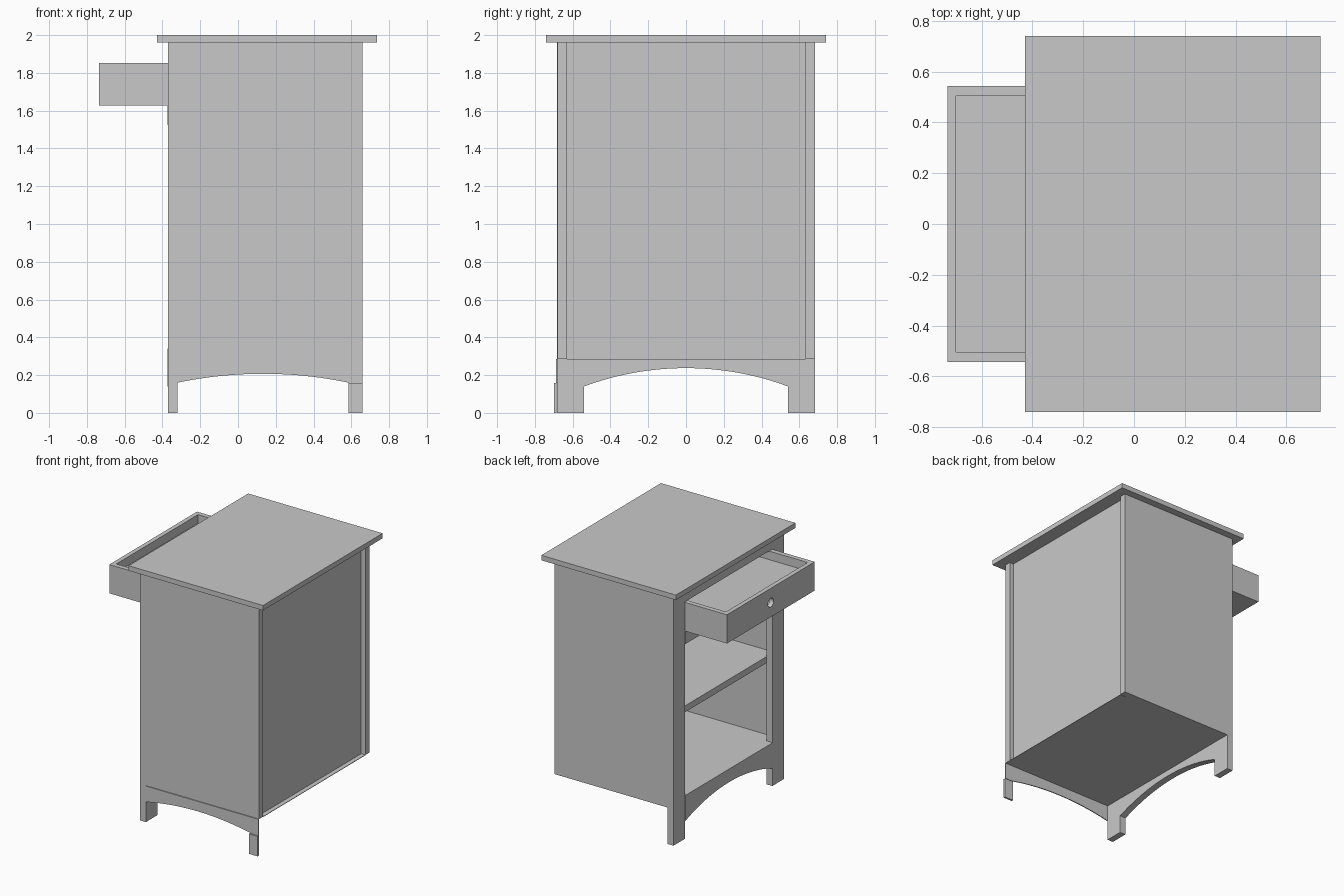
import bpy, bmesh, math
from mathutils import Vector

if "Cube" in bpy.data.objects:
    bpy.data.objects.remove(bpy.data.objects["Cube"])

wood = bpy.data.materials.new("plain_grey")
wood.diffuse_color = (0.584, 0.584, 0.584, 1)
wood.use_nodes = True
wood.node_tree.nodes["Principled BSDF"].inputs["Base Color"].default_value = wood.diffuse_color


def finish(name, bm):
    bmesh.ops.recalc_face_normals(bm, faces=bm.faces)
    me = bpy.data.meshes.new(name)
    bm.to_mesh(me)
    bm.free()
    me.materials.append(wood)
    ob = bpy.data.objects.new(name, me)
    bpy.context.collection.objects.link(ob)
    return ob


def box(name, x, y, z):
    """Box from (min, max) pairs."""
    bm = bmesh.new()
    bmesh.ops.create_cube(bm, size=1)
    for v in bm.verts:
        v.co = [r[0] if c < 0 else r[1] for c, r in zip(v.co, (x, y, z))]
    return finish(name, bm)


def arched_rail(name, a, ends, crown, top, depth, along):
    """Board with an arched lower edge; along is the axis it runs on."""
    (a0, a1), n = a, 24
    rise, half = crown - ends, (a1 - a0) / 2
    rad = (half ** 2 + rise ** 2) / (2 * rise)
    prof = [(a0, top)]
    for i in range(n + 1):
        t = -half + 2 * half * i / n
        prof.append(((a0 + a1) / 2 + t, crown - rad + math.sqrt(rad ** 2 - t ** 2)))
    prof.append((a1, top))
    bm = bmesh.new()
    d0, d1 = depth
    pts = [(d0, p, z) if along == "y" else (p, d0, z) for p, z in prof]
    face = bm.faces.new([bm.verts.new(p) for p in pts])
    moved = bmesh.ops.extrude_face_region(bm, geom=[face])["geom"]
    off = Vector((d1 - d0, 0, 0)) if along == "y" else Vector((0, d1 - d0, 0))
    bmesh.ops.translate(bm, vec=off, verts=[g for g in moved if isinstance(g, bmesh.types.BMVert)])
    return finish(name, bm)


# Table top
box("table_top", (-0.43, 0.735), (-0.74, 0.74), (1.961, 2.0))

# Face frame around the drawer and the open compartments
for side, s in (("left", 1), ("right", -1)):
    box(side + "_stile", (-0.37, -0.32), sorted((s * 0.54, s * 0.683)), (0, 1.965))
arched_rail("front_apron", (-0.54, 0.54), 0.14, 0.237, 0.34, (-0.373, -0.32), "y")
box("drawer_rail", (-0.373, -0.32), (-0.54, 0.54), (1.525, 1.625))
box("top_rail", (-0.37, -0.32), (-0.54, 0.54), (1.855, 1.965))

# Carcass
box("left_side_panel", (-0.32, 0.66), (0.632, 0.683), (0.285, 1.965))
box("right_side_panel", (-0.32, 0.66), (-0.681, -0.631), (0.285, 1.965))
box("back_panel", (0.61, 0.625), (-0.631, 0.632), (0.285, 1.965))
box("floor_panel", (-0.32, 0.61), (-0.631, 0.632), (0.285, 0.338))
box("floor_edge", (0.61, 0.66), (-0.631, 0.632), (0.282, 0.286))
box("shelf", (-0.32, 0.61), (-0.631, 0.632), (0.95, 1.0))

# Right side apron with its short rear leg
arched_rail("side_apron", (-0.32, 0.585), 0.16, 0.207, 0.285, (-0.688, -0.681), "x")
box("side_apron_end", (0.585, 0.66), (-0.688, -0.681), (0.157, 0.285))
box("rear_leg", (0.585, 0.66), (-0.70, -0.685), (0, 0.157))

# Open drawer with a round finger hole and a raised tray floor
front = box("drawer_front", (-0.735, -0.70), (-0.543, 0.543), (1.627, 1.852))
for side, s in (("left", 1), ("right", -1)):
    box("drawer_" + side + "_side", (-0.70, 0.24), sorted((s * 0.505, s * 0.543)), (1.627, 1.852))
box("drawer_back", (0.205, 0.24), (-0.505, 0.505), (1.627, 1.852))
box("drawer_bottom", (-0.70, 0.205), (-0.505, 0.505), (1.627, 1.647))
box("drawer_tray_floor", (-0.70, 0.205), (-0.505, 0.505), (1.778, 1.785))

bpy.ops.mesh.primitive_cylinder_add(vertices=24, radius=0.035, depth=0.2,
                                    location=(-0.72, 0, 1.74), rotation=(0, math.pi / 2, 0))
cutter = bpy.context.object
cutter.name = "finger_hole_cutter"
cutter.hide_render = True
cutter.display_type = 'WIRE'
mod = front.modifiers.new("finger_hole", 'BOOLEAN')
mod.operation = 'DIFFERENCE'
mod.object = cutter
mod.solver = 'EXACT'
